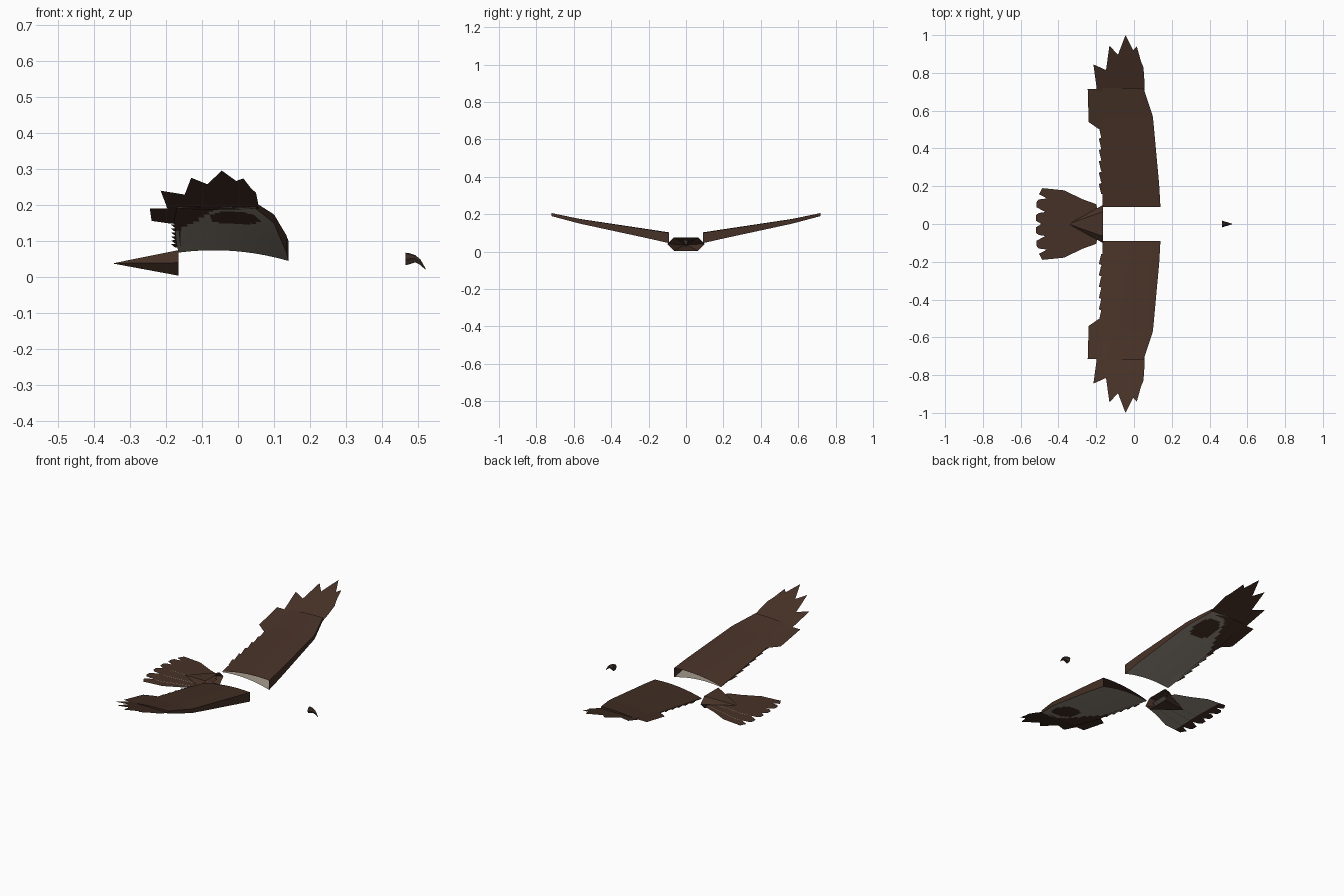
import bpy, bmesh, math

cube = bpy.data.objects.get("Cube")
if cube:
    bpy.data.objects.remove(cube, do_unlink=True)


def material(name, rgb):
    m = bpy.data.materials.new(name)
    m.use_nodes = True
    m.diffuse_color = (*rgb, 1)
    m.node_tree.nodes["Principled BSDF"].inputs["Base Color"].default_value = (*rgb, 1)
    return m


BROWN = material("feather brown", (0.062, 0.031, 0.020))
PALE = material("pale underside", (0.32, 0.275, 0.225))
HORN = material("dark horn", (0.045, 0.028, 0.020))


def finish(name, bm, mats, smooth=False):
    mesh = bpy.data.meshes.new(name)
    bm.to_mesh(mesh)
    bm.free()
    for m in mats:
        mesh.materials.append(m)
    ob = bpy.data.objects.new(name, mesh)
    bpy.context.collection.objects.link(ob)
    if smooth:
        bpy.ops.object.select_all(action='DESELECT')
        ob.select_set(True)
        bpy.context.view_layer.objects.active = ob
        bpy.ops.object.shade_smooth_by_angle(angle=math.radians(35))
    return ob


def sheet(bm, outline, height, side=1):
    """Flat feather face from an xy outline, facing up."""
    f = bm.faces.new([bm.verts.new((x, side * y, height(x, y))) for x, y in outline])
    f.normal_update()
    if f.normal.z < 0:
        f.normal_flip()
    return f


def loft(bm, rings):
    loops = [[bm.verts.new(p) for p in ring] for ring in rings]
    n = len(loops[0])
    for a, b in zip(loops, loops[1:]):
        for i in range(n):
            bm.faces.new((a[i], a[(i + 1) % n], b[(i + 1) % n], b[i]))
    return loops


# Wing stations: y, leading x, trailing x, front bottom z, front top z, trailing z
STATIONS = [(0.09, 0.14, -0.165, 0.045, 0.10, 0.068),
            (0.20, 0.134, -0.17, 0.070, 0.117, 0.088),
            (0.57, 0.10, -0.178, 0.150, 0.174, 0.155),
            (0.72, 0.05, -0.17, 0.190, 0.206, 0.190)]


def station(y):
    for a, b in zip(STATIONS, STATIONS[1:]):
        if y <= b[0] + 1e-6:
            k = (y - a[0]) / (b[0] - a[0])
            return [p + (q - p) * k for p, q in zip(a, b)]
    return STATIONS[-1]


def is_pale(x, y):
    blotch = ((x + 0.01) / 0.07) ** 2 + ((y - 0.59) / 0.085) ** 2 < 1
    return not blotch and x > -0.17 + max(0, y - 0.42) * 0.4


def wing(side, label):
    # Cambered arm, open at the root
    bm = bmesh.new()
    rows, cols = 36, 16
    top, bottom = [], []
    for r in range(rows + 1):
        y, lead, trail, zb, zt, ze = station(0.09 + 0.63 * r / rows)
        bulge = 1 - 0.7 * r / rows
        up, low = [], []
        for c in range(cols + 1):
            t = c / cols
            x = lead + (trail - lead) * t
            arch = 4 * t * (1 - t) * bulge
            up.append(bm.verts.new((x, side * y, zt + (ze + 0.004 - zt) * t + 0.013 * arch)))
            low.append(bm.verts.new((x, side * y, zb + (ze - zb) * t + 0.016 * arch)))
        top.append(up)
        bottom.append(low)
    for r in range(rows):
        for c in range(cols):
            for grid in (top, bottom):
                f = bm.faces.new((grid[r][c], grid[r][c + 1], grid[r + 1][c + 1], grid[r + 1][c]))
                if grid is bottom:
                    p = f.calc_center_median()
                    f.material_index = int(is_pale(p.x, abs(p.y)))
        for c in (0, cols):
            bm.faces.new((top[r][c], top[r + 1][c], bottom[r + 1][c], bottom[r][c]))
    for c in range(cols):
        bm.faces.new((top[-1][c], top[-1][c + 1], bottom[-1][c + 1], bottom[-1][c]))
    bmesh.ops.recalc_face_normals(bm, faces=bm.faces)
    finish(label + "_wing_arm", bm, (BROWN, PALE), smooth=True)

    # Splayed flight feathers at the wing tip
    bm = bmesh.new()
    tips = [(0.055, 0.70), (0.055, 0.76), (0.05, 0.83), (0.037, 0.86), (0.015, 0.94),
            (-0.005, 0.92), (-0.045, 1.0), (-0.085, 0.895), (-0.13, 0.945),
            (-0.148, 0.815), (-0.215, 0.845), (-0.195, 0.70)]
    sheet(bm, tips, lambda x, y: 0.195 + (y - 0.72) * 0.36, side)
    bmesh.ops.triangulate(bm, faces=bm.faces)
    finish(label + "_wing_tip_feathers", bm, (BROWN,))

    # Broad rear feather group and the stepped trailing edge
    bm = bmesh.new()
    rear = [(-0.15, 0.49), (-0.19, 0.505), (-0.24, 0.54), (-0.245, 0.715), (-0.15, 0.715)]
    sheet(bm, rear, lambda x, y: 0.148 + (y - 0.5) * 0.2, side)
    for i in range(6):
        y = 0.16 + 0.06 * i
        step = [(-0.16, y), (-0.174, y), (-0.186, y + 0.052), (-0.16, y + 0.06)]
        sheet(bm, step, lambda x, y: station(y)[5] + 0.001, side)
    finish(label + "_wing_trailing_feathers", bm, (BROWN,))


wing(1, "left")
wing(-1, "right")

# Tapered rump, open toward the body
bm = bmesh.new()
section = [(0.10, 0.04), (0.065, 0.075), (-0.065, 0.075), (-0.10, 0.04), (-0.065, 0.004), (0.065, 0.004)]
loft(bm, [[(x, y * k, 0.038 + (z - 0.038) * k) for y, z in section]
          for x, k in ((-0.165, 1), (-0.345, 0.02))])
bmesh.ops.recalc_face_normals(bm, faces=bm.faces)
finish("rump", bm, (BROWN,))

# Fan of tail feathers: brown above, pale with brown ends below
FAN = [[(-0.17, 0), (-0.17, 0.05), (-0.42, 0.07), (-0.505, 0.058), (-0.52, 0.045), (-0.52, 0.018), (-0.49, 0)],
       [(-0.18, 0.03), (-0.20, 0.085), (-0.42, 0.14), (-0.505, 0.13), (-0.517, 0.115), (-0.515, 0.088), (-0.47, 0.064)],
       [(-0.19, 0.06), (-0.20, 0.105), (-0.27, 0.13), (-0.37, 0.178), (-0.485, 0.19), (-0.503, 0.158), (-0.46, 0.135)]]
for side, label in ((1, "left"), (-1, "right")):
    for i, outline in enumerate(FAN):
        z = 0.040 - 0.002 * i + 0.0005 * side
        bm = bmesh.new()
        sheet(bm, outline, lambda x, y: z, side)
        low = sheet(bm, outline, lambda x, y: z - 0.0015, side)
        low.normal_flip()
        bmesh.ops.bisect_plane(bm, geom=bm.verts[:] + bm.edges[:] + bm.faces[:],
                               plane_co=(-0.445, 0, 0), plane_no=(1, 0, 0))
        bmesh.ops.triangulate(bm, faces=bm.faces)
        for f in bm.faces:
            p = f.calc_center_median()
            f.material_index = int(f.normal.z < 0 and p.x > -0.445)
        finish(f"{label}_tail_feather_{i + 1}", bm, (BROWN, PALE))

# Hooked beak: x, half width, bottom z, top z
bm = bmesh.new()
rings = []
for x, w, zb, zt in ((0.465, 0.018, 0.033, 0.068), (0.478, 0.014, 0.036, 0.066), (0.492, 0.010, 0.041, 0.061),
                     (0.506, 0.006, 0.034, 0.050), (0.521, 0.001, 0.020, 0.024)):
    mid = (zb + zt) / 2
    rings.append([(x, w, mid), (x, w * 0.55, zt - (zt - mid) * 0.2), (x, 0, zt),
                  (x, -w * 0.55, zt - (zt - mid) * 0.2), (x, -w, mid), (x, -w * 0.6, zb), (x, w * 0.6, zb)])
loops = loft(bm, rings)
bm.faces.new(loops[0])
bm.faces.new(loops[-1])
bmesh.ops.recalc_face_normals(bm, faces=bm.faces)
finish("beak", bm, (HORN,), smooth=True)
